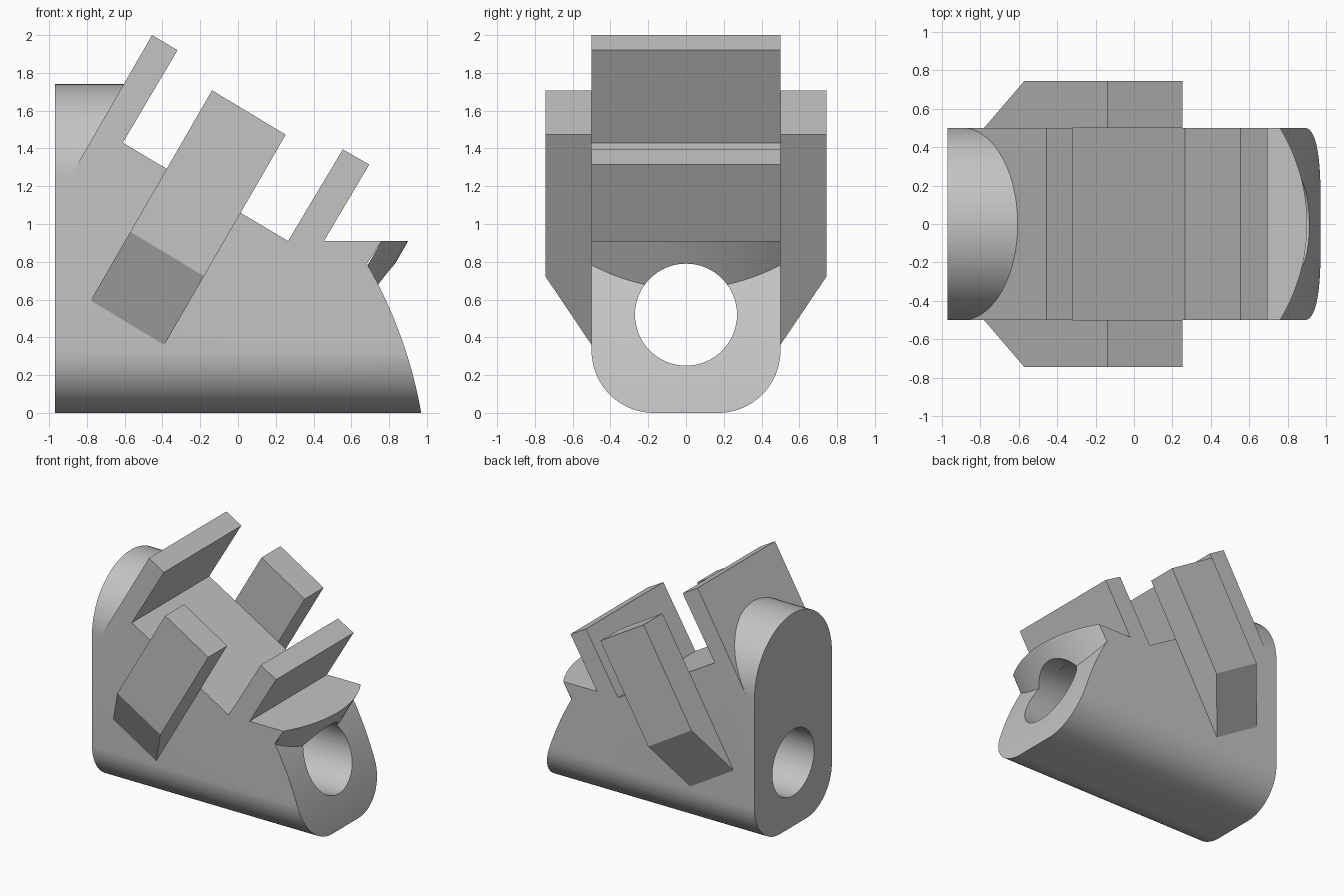
import bpy, bmesh, math
from mathutils import Vector

if "Cube" in bpy.data.objects:
    bpy.data.objects.remove(bpy.data.objects["Cube"], do_unlink=True)

GREY = (0.55, 0.55, 0.55, 1)
mat = bpy.data.materials.new("plain grey")
mat.use_nodes = True
mat.diffuse_color = GREY
mat.node_tree.nodes["Principled BSDF"].inputs["Base Color"].default_value = GREY

HALF = 0.5        # half width of the body
DECK = 0.91       # height of the flat front deck
TILT = math.radians(60)
C, S = math.cos(TILT), math.sin(TILT)


def loft(name, start, end):
    """Solid between two matching outlines."""
    bm = bmesh.new()
    a = [bm.verts.new(p) for p in start]
    b = [bm.verts.new(p) for p in end]
    bm.faces.new(a)
    bm.faces.new(b[::-1])
    for i in range(len(a)):
        j = (i + 1) % len(a)
        bm.faces.new((a[i], b[i], b[j], a[j]))
    bmesh.ops.recalc_face_normals(bm, faces=bm.faces)
    mesh = bpy.data.meshes.new(name)
    bm.to_mesh(mesh)
    bm.free()
    obj = bpy.data.objects.new(name, mesh)
    bpy.context.collection.objects.link(obj)
    mesh.materials.append(mat)
    return obj


def arc(cx, cy, r, a0, a1, n):
    angles = [math.radians(a0 + (a1 - a0) * i / n) for i in range(n + 1)]
    return [(cx + r * math.cos(a), cy + r * math.sin(a)) for a in angles]


def apply_mods(obj):
    bpy.ops.object.select_all(action='DESELECT')
    obj.select_set(True)
    bpy.context.view_layer.objects.active = obj
    for m in list(obj.modifiers):
        bpy.ops.object.modifier_apply(modifier=m.name)


def cut(obj, cutters):
    for c in cutters:
        c.hide_render = True
        m = obj.modifiers.new("cut", 'BOOLEAN')
        m.operation, m.solver, m.object = 'DIFFERENCE', 'EXACT', c
    apply_mods(obj)


def smooth(obj):
    apply_mods(obj)
    bpy.ops.object.shade_smooth_by_angle(angle=math.radians(25))


# Body side profile: rear block, two slanted fins, deck and curved nose
R = 2.42
nose = arc(0.97 - R * math.cos(math.radians(10)), -R * math.sin(math.radians(10)),
           R, 30, 10, 16)
profile = [(-0.97, 0), (-0.97, 2), (-0.455, 2), (-0.32, 1.92), (-0.61, 1.43),
           (0.265, DECK), (0.555, 1.395), (0.695, 1.315), (0.455, DECK),
           (0.76, DECK)] + nose
body = loft("body", [(x, -HALF, z) for x, z in profile], [(x, HALF, z) for x, z in profile])

# Cutter rounding the rear top, ending on the back plane of the rear fin
hood = arc(0, 1.24, HALF, 0, 180, 40)
hood = [(0.7, 1.24)] + hood + [(-0.7, 1.24), (-0.7, 2.3), (0.7, 2.3)]
hood_cutter = loft("hood_cutter", [(-1.3, y, z) for y, z in hood],
                   [(-0.455 + (z - 2) * C / S, y, z) for y, z in hood])

# Cutters rounding the two lower edges
cutters = [hood_cutter]
r = 0.33
for side in (-1, 1):
    edge = arc(HALF - r, r, r, -90, 0, 20)
    edge = edge + [(0.7, r), (0.7, -0.2), (HALF - r, -0.2)]
    cutters.append(loft("edge_cutter", [(-1.3, side * y, z) for y, z in edge],
                        [(1.3, side * y, z) for y, z in edge]))

# Bore running the full length
hole = arc(0, 0.52, 0.27, 0, 360, 64)[:-1]
bore = loft("bore_cutter", [(-1.4, y, z) for y, z in hole], [(1.4, y, z) for y, z in hole])
cut(body, cutters + [bore])
smooth(body)

# Overhanging crescent lip, swept along the fin direction
bulge = 0.122
lip_r = (HALF ** 2 + bulge ** 2) / (2 * bulge)
half_angle = math.degrees(math.asin(HALF / lip_r))
lip_v = S * 0.76 - C * DECK
crescent = arc(lip_v + bulge - lip_r, 0, lip_r, -half_angle, half_angle, 32)


def lip_ring(z):
    return [((v + C * z) / S, y, z) for v, y in crescent]


lip = loft("nose_lip", lip_ring(DECK), lip_ring(0.5))
cut(lip, [bore])
smooth(lip)

# Slanted side blocks with tapered lower ends
foot = [Vector((-0.78, 0, 0.595)), Vector((-0.39, 0, 0.36))]
axis = Vector((C, 0, S))
LENGTH, TAPER, OUT = 1.285, 0.42, 0.745
for name, side in (("right_block", -1), ("left_block", 1)):
    outline = [(HALF, 0), (HALF, LENGTH), (OUT, LENGTH), (OUT, TAPER)]
    rings = [[f + axis * u + Vector((0, side * y, 0)) for y, u in outline] for f in foot]
    loft(name, *rings)

# Cutters are no longer needed
for c in cutters + [bore]:
    bpy.data.objects.remove(c, do_unlink=True)
